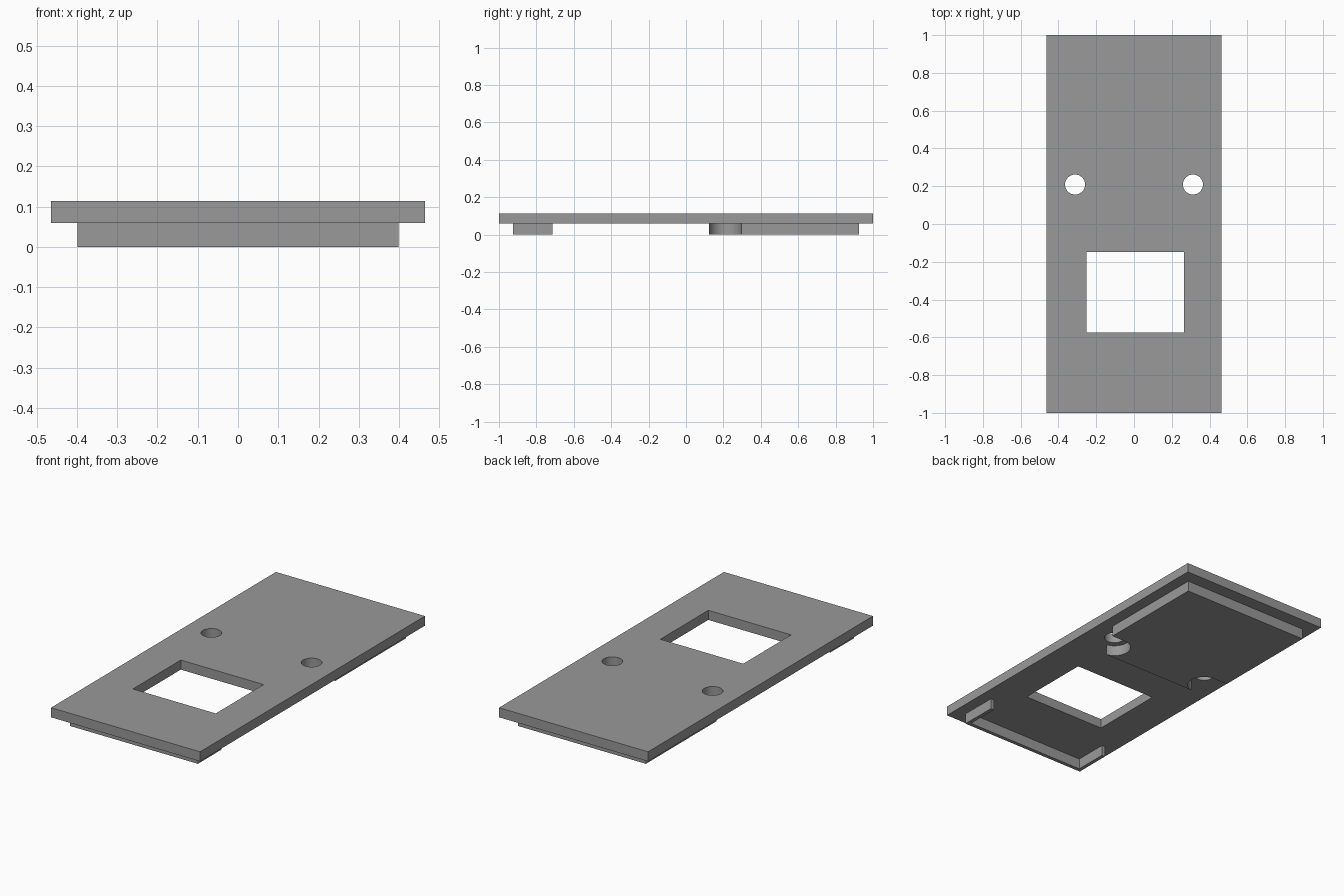
import bpy
import bmesh
import math

if "Cube" in bpy.data.objects:
    bpy.data.objects.remove(bpy.data.objects["Cube"])

grey = bpy.data.materials.new("mid grey")
grey.diffuse_color = (0.32, 0.32, 0.32, 1)
grey.use_nodes = True
grey.node_tree.nodes["Principled BSDF"].inputs["Base Color"].default_value = grey.diffuse_color


def arc(cx, cy, r, start, end, n):
    """Points on an arc, angles in degrees."""
    return [(cx + r * math.cos(math.radians(start + (end - start) * i / n)),
             cy + r * math.sin(math.radians(start + (end - start) * i / n)))
            for i in range(n + 1)]


def rect(x0, x1, y0, y1):
    return [(x0, y0), (x1, y0), (x1, y1), (x0, y1)]


def slab(name, outline, z0, z1):
    """Extrude a flat outline between two heights."""
    bm = bmesh.new()
    base = bm.faces.new([bm.verts.new((x, y, z0)) for x, y in outline])
    top = bmesh.ops.extrude_face_region(bm, geom=[base])["geom"]
    bmesh.ops.translate(bm, vec=(0, 0, z1 - z0),
                        verts=[v for v in top if isinstance(v, bmesh.types.BMVert)])
    bmesh.ops.recalc_face_normals(bm, faces=bm.faces)
    mesh = bpy.data.meshes.new(name)
    bm.to_mesh(mesh)
    bm.free()
    mesh.materials.append(grey)
    obj = bpy.data.objects.new(name, mesh)
    bpy.context.collection.objects.link(obj)
    return obj


def activate(obj):
    bpy.ops.object.select_all(action="DESELECT")
    obj.select_set(True)
    bpy.context.view_layer.objects.active = obj


def cut(obj, outline):
    """Cut an outline right through an object."""
    cutter = slab("cutter", outline, -0.1, 0.3)
    cutter.hide_render = True
    mod = obj.modifiers.new("cut", "BOOLEAN")
    mod.operation = "DIFFERENCE"
    mod.solver = "EXACT"
    mod.object = cutter
    activate(obj)
    bpy.ops.object.modifier_apply(modifier=mod.name)
    bpy.data.objects.remove(cutter)


Z_MID, Z_TOP = 0.06, 0.114
HOLE_X, HOLE_Y = 0.312, 0.209

# Cover plate with a rectangular window and two screw holes
plate = slab("cover_plate", rect(-0.464, 0.464, -1, 1), Z_MID, Z_TOP)
cut(plate, rect(-0.252, 0.264, -0.575, -0.149))
for side in (-1, 1):
    cut(plate, arc(side * HOLE_X, HOLE_Y, 0.053, 0, 360, 48)[:-1])

# Raised pad underneath, with a rounded slot around each screw hole
R = 0.0865
FRONT = 0.124
a = math.degrees(math.acos((HOLE_Y - FRONT) / R))
right = [(0.398, 0.925), (0.398, HOLE_Y + R)]
right += arc(HOLE_X, HOLE_Y, R, 90, 270 - a, 24)
left = [(-x, y) for x, y in reversed(right)]
pad = slab("underside_pad", right + left, 0, Z_MID)

# Thin U-shaped locating rail under the front end
W, T, Y0, Y1 = 0.398, 0.021, -0.925, -0.715
rail = slab("front_rail", [(-W, Y0), (W, Y0), (W, Y1), (W - T, Y1),
                           (W - T, Y0 + T), (T - W, Y0 + T),
                           (T - W, Y1), (-W, Y1)], 0, Z_MID)

# Smooth round walls, crisp corners
for part in (plate, pad, rail):
    activate(part)
    bpy.ops.object.shade_smooth_by_angle(angle=math.radians(30))
